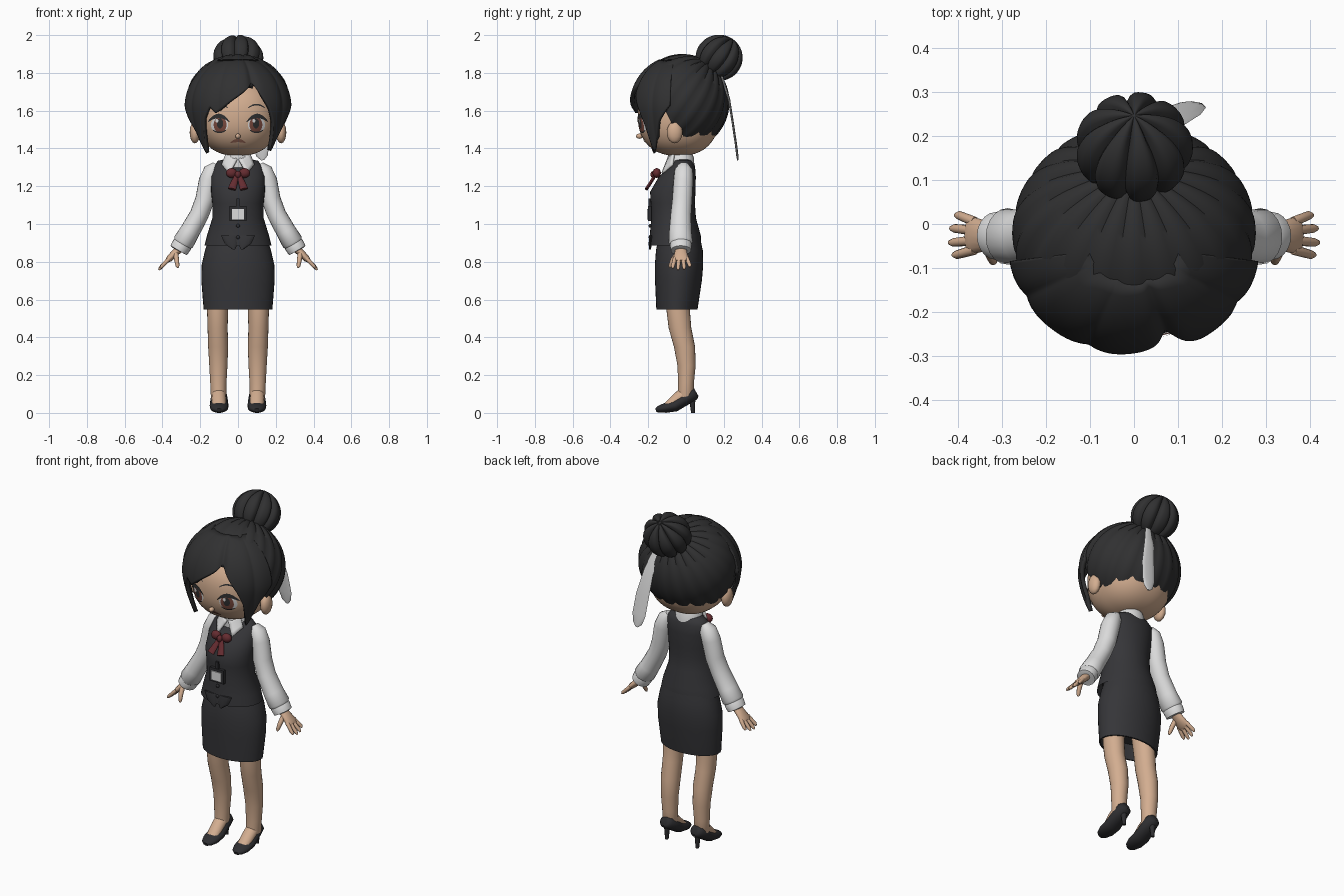
import bpy, bmesh, math
from mathutils import Vector, Matrix


def material(name, r, g, b):
    m = bpy.data.materials.new(name)
    m.diffuse_color = (r, g, b, 1)
    return m


HAIR = material("hair black", 0.03, 0.03, 0.031)
SUIT = material("suit charcoal", 0.036, 0.036, 0.04)
SHOE = material("shoe black", 0.027, 0.027, 0.03)
SKIN = material("skin", 0.65, 0.42, 0.28)
WHITE = material("shirt white", 0.72, 0.72, 0.72)
RED = material("bow red", 0.13, 0.025, 0.03)
BROWN = material("eye brown", 0.2, 0.07, 0.05)
LIP = material("lip brown", 0.3, 0.13, 0.09)


def finish(name, bm, mat, angle=50):
    me = bpy.data.meshes.new(name)
    bm.to_mesh(me)
    bm.free()
    ob = bpy.data.objects.new(name, me)
    bpy.context.collection.objects.link(ob)
    me.materials.append(mat)
    bpy.ops.object.select_all(action='DESELECT')
    ob.select_set(True)
    bpy.context.view_layer.objects.active = ob
    bpy.ops.object.shade_smooth_by_angle(angle=math.radians(angle))
    return ob


def tube(name, rings, mat, segs=20, follow=True):
    """Closed loft through rings (x, y, z, width radius, depth radius)."""
    bm = bmesh.new()
    loops = []
    for i, (x, y, z, a, b) in enumerate(rings):
        p, q = rings[max(i - 1, 0)], rings[min(i + 1, len(rings) - 1)]
        t = (Vector(q[:3]) - Vector(p[:3])).normalized() if follow else Vector((0, 0, 1))
        u = (Vector((1, 0, 0)) - t * t.x).normalized()
        v = t.cross(u)
        loops.append([bm.verts.new(Vector((x, y, z)) + u * a * math.cos(k * math.tau / segs)
                                   + v * b * math.sin(k * math.tau / segs)) for k in range(segs)])
    for l, m in zip(loops, loops[1:]):
        for k in range(segs):
            bm.faces.new((l[k], l[(k + 1) % segs], m[(k + 1) % segs], m[k]))
    bm.faces.new(loops[0])
    bm.faces.new(loops[-1])
    bmesh.ops.recalc_face_normals(bm, faces=bm.faces)
    return finish(name, bm, mat)


def ball(name, centre, radii, mat, p=2, lobes=0, depth=0, tilt=0, segs=32, cut=None):
    """Rounded form with optional ridges running to a tilted pole."""
    bm = bmesh.new()
    bmesh.ops.create_uvsphere(bm, u_segments=segs, v_segments=segs // 2, radius=1)
    rot = Matrix.Rotation(math.radians(tilt), 3, 'X')
    for v in bm.verts:
        c = v.co / sum(abs(k) ** p for k in v.co) ** (1 / p)
        ridge = abs(math.cos(lobes * math.atan2(c.y, c.x) / 2)) if lobes else 1
        c = rot @ (c * (1 - depth * (1 - ridge) ** 2 * min(1, 2 * math.hypot(c.x, c.y))))
        v.co = Vector(centre) + Vector([k * r for k, r in zip(c, radii)])
    if cut:
        cut(bm)
    return finish(name, bm, mat)


def grid(name, f, nu, nv, mat, thick=0):
    """Surface patch facing forward, from f(u, v)."""
    bm = bmesh.new()
    vs = [[bm.verts.new(f(i / nu, j / nv)) for j in range(nv + 1)] for i in range(nu + 1)]
    for i in range(nu):
        for j in range(nv):
            bm.faces.new((vs[i][j], vs[i + 1][j], vs[i + 1][j + 1], vs[i][j + 1]))
    bmesh.ops.remove_doubles(bm, verts=bm.verts, dist=1e-5)
    bmesh.ops.recalc_face_normals(bm, faces=bm.faces)
    if sum(fc.normal.y * fc.calc_area() for fc in bm.faces) > 0:
        bmesh.ops.reverse_faces(bm, faces=bm.faces)
    ob = finish(name, bm, mat)
    if thick:
        s = ob.modifiers.new("thickness", 'SOLIDIFY')
        s.thickness = thick
    return ob


def box(name, centre, size, mat):
    bm = bmesh.new()
    bmesh.ops.create_cube(bm, size=1)
    for v in bm.verts:
        v.co = Vector(centre) + Vector([k * s for k, s in zip(v.co, size)])
    return finish(name, bm, mat, 20)


# head
FC, FR, FP = (0, -0.04, 1.57), (0.215, 0.215, 0.21), 2.3
ball("face", FC, FR, SKIN, p=FP, segs=48)
ball("nose", (0, -0.247, 1.465), (0.014, 0.018, 0.014), SKIN, segs=12)
for s in (-1, 1):
    ball("ear", (s * 0.228, -0.06, 1.485), (0.028, 0.042, 0.058), SKIN, segs=16)


def on_face(x, z, off):
    k = 1 - abs(x / FR[0]) ** FP - abs((z - FC[2]) / FR[2]) ** FP
    return (x, FC[1] - FR[1] * max(k, 0) ** (1 / FP) - off, z)


def spot(name, x, z, a, b, mat, off):
    grid(name, lambda u, v: on_face(x + a * v * math.cos(u * math.tau),
                                    z + b * v * math.sin(u * math.tau), off), 24, 4, mat)


def stroke(name, x, z, w, arc, t, mat, off):
    grid(name, lambda u, v: on_face(x + w * (u - 0.5), z + (1 - (2 * u - 1) ** 2) * (arc + t * (v - 0.5))
                                    + 0.004 * v, off), 16, 2, mat)


# painted face
for s in (-1, 1):
    x = s * 0.098
    spot("eye_white", x, 1.525, 0.046, 0.042, WHITE, 0.002)
    spot("iris", x - s * 0.003, 1.525, 0.034, 0.043, BROWN, 0.004)
    spot("pupil", x - s * 0.003, 1.532, 0.017, 0.026, HAIR, 0.005)
    spot("eye_glint", x - 0.014, 1.546, 0.008, 0.01, WHITE, 0.006)
    stroke("upper_lash", x + s * 0.004, 1.538, 0.115, 0.032, 0.02, HAIR, 0.007)
    stroke("lower_lash", x, 1.495, 0.07, -0.012, 0.004, HAIR, 0.006)
    stroke("eyebrow", x, 1.612, 0.09, 0.018, 0.005, HAIR, 0.003)
stroke("mouth", 0, 1.428, 0.08, 0.012, 0.014, LIP, 0.003)


# hair cap, opened around the face
def open_front(bm):
    co, no = Vector((0, -0.06, 1.5)), Vector((0, 1, 0.5)).normalized()
    bmesh.ops.bisect_plane(bm, geom=bm.verts[:] + bm.edges[:] + bm.faces[:], plane_co=co, plane_no=no)
    gone = [f for f in bm.faces if (f.calc_center_median() - co).dot(no) < 0
            and f.calc_center_median().z < 1.74]
    bmesh.ops.delete(bm, geom=gone, context='FACES')


cap = ball("hair_cap", (0, -0.02, 1.645), (0.277, 0.25, 0.255), HAIR, lobes=20, depth=0.03,
           tilt=-35, segs=80, cut=open_front)
cap.modifiers.new("thickness", 'SOLIDIFY').thickness = 0.035
ball("hair_bun", (0, 0.175, 1.88), (0.134, 0.125, 0.122), HAIR, lobes=9, depth=0.17, tilt=-35, segs=72)

# swept fringe: lower edge as (angle from front, height)
EDGE = [(-82, 1.63), (-66, 1.52), (-51, 1.37), (-47, 1.41), (-41, 1.55), (-32, 1.62), (-25, 1.585),
        (-5, 1.66), (12, 1.72), (18, 1.75), (24, 1.70), (36, 1.61), (44, 1.53), (51, 1.38),
        (56, 1.41), (66, 1.54), (82, 1.63)]


def fringe(u, v):
    a = -82 + 164 * u
    for (a0, z0), (a1, z1) in zip(EDGE, EDGE[1:]):
        if a <= a1 + 1e-6:
            low = z0 + (z1 - z0) * (a - a0) / (a1 - a0)
            break
    z = 1.872 + (low - 1.872) * v
    d = z - 1.62
    r = math.sqrt(1 - (d / 0.27) ** 2) if d > 0 else 1 - 0.23 * (-d / 0.24) ** 1.5
    r *= 1.02 - 0.05 * math.exp(-((a - 18) / 5) ** 2) - 0.035 * (1 - abs(math.sin(math.radians(a - 18) * 4.5))) ** 2
    t = math.radians(a)
    return (0.28 * r * math.sin(t), -0.05 - 0.245 * r * math.cos(t), z)


grid("fringe", fringe, 110, 18, HAIR, 0.022)

# hair ribbon
tube("hair_ribbon", [(0.06, 0.19, 1.78, 0.018, 0.006), (0.085, 0.228, 1.66, 0.032, 0.006),
                     (0.11, 0.25, 1.52, 0.042, 0.006), (0.122, 0.266, 1.41, 0.042, 0.006),
                     (0.128, 0.272, 1.36, 0.03, 0.006), (0.13, 0.275, 1.338, 0.008, 0.004)], WHITE, 12)

# neck, vest and skirt
tube("neck", [(0, -0.03, 1.3, 0.055, 0.055), (0, -0.035, 1.44, 0.05, 0.055)], SKIN, follow=False)
tube("vest", [(0, -0.055, 0.93, 0.15, 0.11), (0, -0.057, 0.885, 0.178, 0.138), (0, -0.057, 0.94, 0.164, 0.135),
              (0, -0.065, 1.03, 0.136, 0.118), (0, -0.07, 1.11, 0.136, 0.117), (0, -0.07, 1.17, 0.142, 0.12),
              (0, -0.046, 1.25, 0.142, 0.098), (0, -0.02, 1.305, 0.132, 0.068),
              (0, -0.018, 1.335, 0.105, 0.052), (0, -0.02, 1.345, 0.06, 0.045)], SUIT, 36, False)
for s in (-1, 1):
    tube("vest_point", [(s * 0.045, -0.186, 0.94, 0.045, 0.008), (s * 0.035, -0.19, 0.895, 0.035, 0.008),
                        (s * 0.022, -0.19, 0.865, 0.006, 0.005)], SUIT, 12, False)
for z in (0.93, 0.99):
    ball("vest_button", (0, -0.19, z), (0.01, 0.008, 0.01), SHOE, segs=12)
tube("skirt", [(0, -0.035, 0.95, 0.145, 0.105), (0, -0.035, 0.86, 0.175, 0.124), (0, -0.037, 0.78, 0.193, 0.128),
               (0, -0.04, 0.7, 0.194, 0.124), (0, -0.048, 0.548, 0.182, 0.109),
               (0, -0.048, 0.548, 0.174, 0.101), (0, -0.045, 0.64, 0.17, 0.1)], SUIT, 36, False)

# collar
tube("collar_band", [(0, -0.025, 1.3, 0.08, 0.07), (0, -0.028, 1.35, 0.075, 0.07),
                     (0, -0.032, 1.385, 0.056, 0.06)], WHITE, 24, False)
for s in (-1, 1):
    A, B, C, D = [Vector((s * x, y, z)) for x, y, z in
                  ((0.004, -0.1, 1.345), (0.062, -0.07, 1.382), (0.088, -0.075, 1.315), (0.05, -0.13, 1.27))]
    grid("collar_flap", lambda u, v: A.lerp(B, u).lerp(D.lerp(C, u), v), 4, 4, WHITE, 0.012)
    # neck bow
    ball("bow_loop", (s * 0.034, -0.155, 1.27), (0.03, 0.022, 0.026), RED, segs=16)
    tube("bow_tail", [(s * 0.005, -0.16, 1.262, 0.01, 0.008), (s * 0.022, -0.19, 1.215, 0.019, 0.009),
                      (s * 0.032, -0.21, 1.185, 0.022, 0.009)], RED, 10)
ball("bow_knot", (0, -0.17, 1.262), (0.016, 0.018, 0.02), RED, segs=16)

# name badge
box("badge_frame", (0, -0.192, 1.055), (0.092, 0.018, 0.08), SHOE)
box("badge_card", (0, -0.2035, 1.052), (0.066, 0.007, 0.054), WHITE)
box("badge_strap", (0, -0.192, 1.11), (0.016, 0.012, 0.05), SHOE)

for s in (-1, 1):
    def limb(name, rings, mat, segs=20, follow=True):
        tube(name, [(s * r[0],) + tuple(r[1:]) for r in rings], mat, segs, follow)

    # sleeve and cuff
    limb("sleeve", [(0.115, -0.012, 1.315, 0.02, 0.025), (0.135, -0.012, 1.285, 0.045, 0.048),
                    (0.155, -0.014, 1.23, 0.052, 0.052), (0.175, -0.02, 1.13, 0.051, 0.053),
                    (0.205, -0.027, 1.05, 0.05, 0.055), (0.255, -0.03, 0.96, 0.053, 0.06),
                    (0.288, -0.028, 0.905, 0.057, 0.064), (0.297, -0.027, 0.89, 0.046, 0.052)], WHITE)
    limb("cuff", [(0.29, -0.027, 0.9, 0.048, 0.054), (0.296, -0.027, 0.89, 0.053, 0.058),
                  (0.314, -0.027, 0.86, 0.05, 0.054), (0.315, -0.027, 0.858, 0.035, 0.04)], WHITE)
    # hand
    limb("palm", [(0.3, -0.027, 0.88, 0.022, 0.028), (0.335, -0.027, 0.845, 0.02, 0.034),
                  (0.365, -0.026, 0.815, 0.017, 0.042), (0.378, -0.026, 0.803, 0.01, 0.036)], SKIN, 16)
    for y, y2, n in ((-0.058, -0.07, 0.9), (-0.037, -0.042, 1.05), (-0.015, -0.01, 1), (0.005, 0.02, 0.8)):
        limb("finger", [(0.362, y, 0.818, 0.011, 0.012),
                        (0.362 + 0.045 * n, y2, 0.818 - 0.046 * n, 0.01, 0.01),
                        (0.362 + 0.055 * n, y2, 0.818 - 0.058 * n, 0.004, 0.005)], SKIN, 10)
    limb("thumb", [(0.33, -0.045, 0.845, 0.014, 0.014), (0.325, -0.07, 0.81, 0.013, 0.013),
                   (0.32, -0.084, 0.778, 0.01, 0.01), (0.318, -0.086, 0.768, 0.004, 0.004)], SKIN, 10)
    # leg and foot
    limb("leg", [(0.098, -0.045, 0.68, 0.062, 0.066), (0.108, -0.042, 0.55, 0.056, 0.062),
                 (0.108, -0.032, 0.45, 0.053, 0.06), (0.105, -0.008, 0.35, 0.053, 0.056),
                 (0.104, 0.003, 0.25, 0.048, 0.048), (0.104, 0, 0.16, 0.043, 0.042),
                 (0.103, 0, 0.09, 0.041, 0.042), (0.102, -0.01, 0.06, 0.034, 0.035)], SKIN, 24, False)
    limb("foot", [(0.102, 0.01, 0.11, 0.036, 0.04), (0.102, -0.04, 0.078, 0.038, 0.034),
                  (0.1, -0.1, 0.035, 0.036, 0.022)], SKIN)
    # court shoe with slim heel
    limb("shoe", [(0.1, 0.054, 0.11, 0.02, 0.024), (0.1, 0.04, 0.102, 0.04, 0.036),
                  (0.1, -0.01, 0.07, 0.046, 0.034), (0.1, -0.06, 0.038, 0.05, 0.032),
                  (0.1, -0.11, 0.026, 0.048, 0.026), (0.1, -0.145, 0.019, 0.034, 0.018),
                  (0.1, -0.16, 0.014, 0.015, 0.01)], SHOE)
    limb("shoe_heel", [(0.1, 0.03, 0.09, 0.026, 0.024), (0.1, 0.034, 0.05, 0.014, 0.014),
                       (0.1, 0.037, 0, 0.01, 0.01)], SHOE, 12, False)
